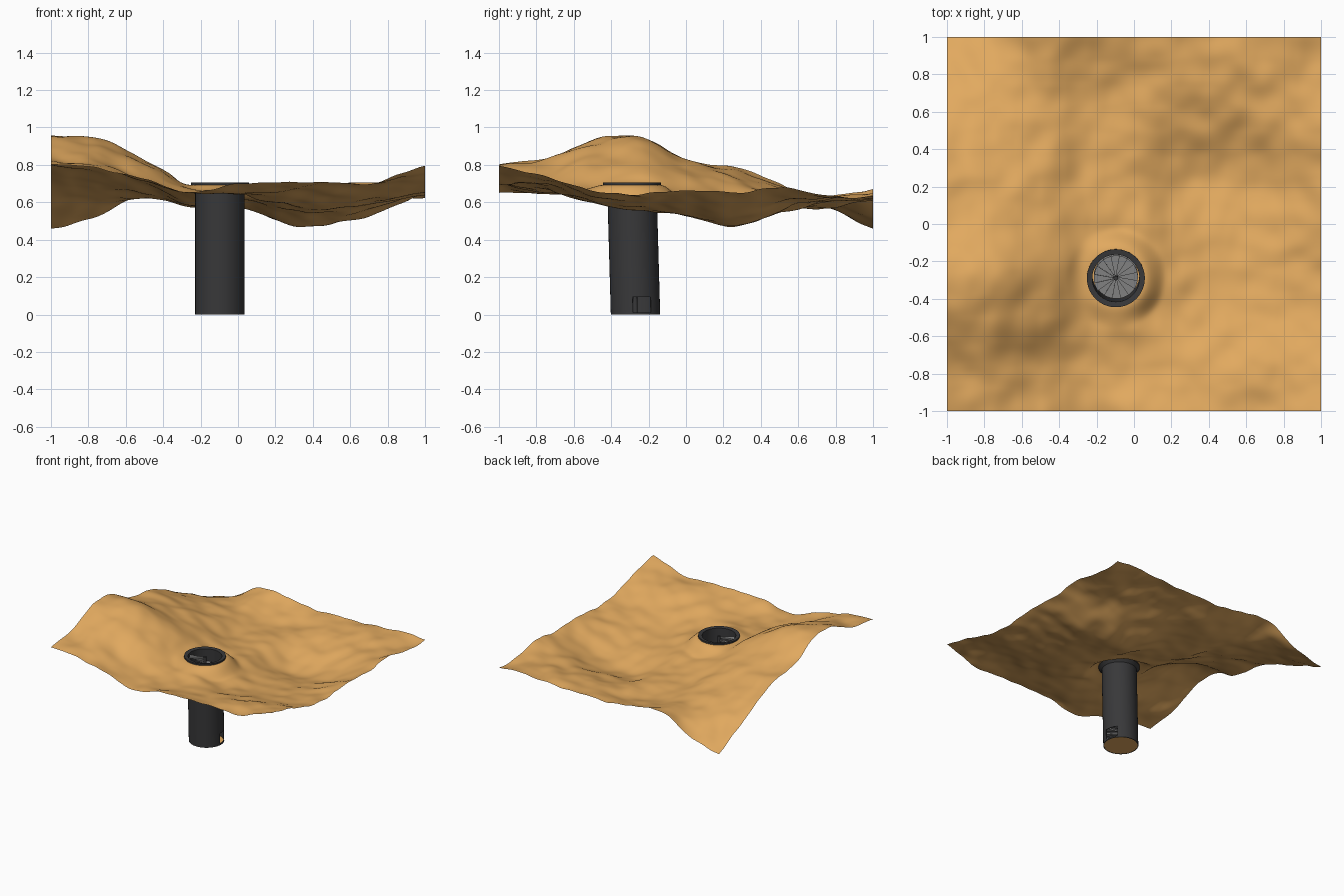
import bpy, bmesh, math
from mathutils import Vector, noise

if "Cube" in bpy.data.objects:
    bpy.data.objects.remove(bpy.data.objects["Cube"])

CX, CY, LEAN, RIM = -0.097, -0.27, -0.02, 0.705   # shaft axis, lean and rim height


def material(name, rgb):
    m = bpy.data.materials.new(name)
    m.diffuse_color = (*rgb, 1)
    m.use_nodes = True
    m.node_tree.nodes["Principled BSDF"].inputs["Base Color"].default_value = m.diffuse_color
    return m


SAND = material("sand", (0.76, 0.40, 0.115))
DARK = material("dark_stone", (0.04, 0.04, 0.042))
GREY = material("step_grey", (0.22, 0.22, 0.22))


def finish(bm, name, mat=None, smooth=True):
    me = bpy.data.meshes.new(name)
    bm.to_mesh(me)
    bm.free()
    ob = bpy.data.objects.new(name, me)
    bpy.context.collection.objects.link(ob)
    if mat:
        me.materials.append(mat)
    if smooth:
        bpy.ops.object.select_all(action='DESELECT')
        ob.select_set(True)
        bpy.context.view_layer.objects.active = ob
        bpy.ops.object.shade_smooth_by_angle(angle=math.radians(35))
    return ob


def at(r, a, z):
    # point on the slightly leaning shaft
    return Vector((CX + r * math.cos(a), CY + LEAN * z / RIM + r * math.sin(a), z))


# terrain heights, rows from front to back, columns from left to right
H = [
    [.79, .79, .72, .645, .69, .70, .705, .71, .79],
    [.84, .81, .72, .66, .65, .66, .68, .70, .74],
    [.93, .90, .80, .675, .65, .60, .60, .63, .66],
    [.95, .94, .83, .695, .65, .58, .56, .60, .65],
    [.83, .82, .76, .65, .61, .55, .53, .57, .67],
    [.79, .76, .70, .60, .57, .49, .48, .55, .655],
    [.70, .67, .65, .58, .58, .54, .55, .60, .67],
    [.58, .60, .63, .58, .57, .60, .62, .62, .635],
    [.445, .52, .66, .65, .62, .62, .63, .65, .63]]


def spline(v, t):
    # Catmull-Rom through evenly spaced values
    i = min(int(t), 7)
    f = t - i
    b, c = v[i], v[i + 1]
    a = v[i - 1] if i else 2 * b - c
    d = v[i + 2] if i < 7 else 2 * c - b
    return b + .5 * f * (c - a + f * (2*a - 5*b + 4*c - d + f * (3*(b - c) + d - a)))


def ground(x, y):
    z = spline([spline(row, (x + 1) * 4) for row in H], (y + 1) * 4)
    p = Vector((x, y, 0))
    z += .016 * noise.noise(p * 4.5) + .012 * noise.noise(p * 8)
    # level off around the shaft mouth
    r = math.hypot(x - CX, y - CY - LEAN)
    k = max(0, min(1, (.27 - r) / .12))
    k = k * k * (3 - 2 * k)
    return z * (1 - k) + .693 * k


# desert sheet with a round hole
bm = bmesh.new()
bmesh.ops.create_grid(bm, x_segments=130, y_segments=130, size=1)
for v in bm.verts:
    v.co.z = ground(v.co.x, v.co.y)
hole = [f for f in bm.faces if math.hypot(f.calc_center_median().x - CX,
                                          f.calc_center_median().y - CY - LEAN) < .143]
bmesh.ops.delete(bm, geom=hole, context='FACES')
finish(bm, "terrain", SAND)

# hollow shaft with flared rim and a doorway at the foot
prof = [(.126, 0), (.132, 0), (.132, .012), (.132, .095), (.132, .66), (.155, .685),
        (.155, RIM), (.126, RIM - .004), (.126, .095), (.126, .012)]
N = 64
bm = bmesh.new()
rings = [[bm.verts.new(at(r, 2 * math.pi * i / N, z)) for i in range(N)] for r, z in prof]
for j, ring in enumerate(rings):
    nxt = rings[(j + 1) % len(rings)]
    for i in range(N):
        k = (i + 1) % N
        if j in (2, 8) and (i >= N - 1 or i < 7):
            continue
        bm.faces.new((ring[i], ring[k], nxt[k], nxt[i]))
# doorway reveals
for i in (N - 1, 7):
    bm.faces.new((rings[2][i], rings[3][i], rings[8][i], rings[9][i]))
for lo, hi in ((2, 9), (3, 8)):
    for i in [N - 1, *range(7)]:
        k = (i + 1) % N
        bm.faces.new((rings[lo][i], rings[lo][k], rings[hi][k], rings[hi][i]))
bmesh.ops.recalc_face_normals(bm, faces=bm.faces)
finish(bm, "shaft", DARK)

# sandy floor of the shaft
bm = bmesh.new()
bm.faces.new([bm.verts.new(at(.131, 2 * math.pi * i / N, .001)) for i in range(N)])
finish(bm, "shaft_floor", SAND, False)

# spiral stair: wedge treads around the axis
STEPS, PER_TURN, TOP = 32, 16, .69
rise = (TOP - .02) / (STEPS - 1)
bm = bmesh.new()
for s in range(STEPS):
    a0 = math.radians(215) - s * 2 * math.pi / PER_TURN
    a1 = a0 - 2 * math.pi / PER_TURN
    z = TOP - s * rise
    lo, hi = [[bm.verts.new(at(r, a, h)) for r, a in
               ((.008, a0), (.118, a0), (.118, (a0 + a1) / 2), (.118, a1), (.008, a1))]
              for h in (z - .012, z)]
    bm.faces.new(lo)
    bm.faces.new(hi[::-1])
    for i in range(5):
        k = (i + 1) % 5
        bm.faces.new((lo[i], hi[i], hi[k], lo[k]))
bmesh.ops.recalc_face_normals(bm, faces=bm.faces)
finish(bm, "spiral_steps", GREY, False)

# central post of the stair
bm = bmesh.new()
n = 16
lo, hi = [[bm.verts.new(at(.012, 2 * math.pi * i / n, z)) for i in range(n)] for z in (.002, TOP + .005)]
for i in range(n):
    k = (i + 1) % n
    bm.faces.new((lo[i], lo[k], hi[k], hi[i]))
bm.faces.new(hi)
bm.faces.new(lo[::-1])
finish(bm, "stair_post", DARK)
